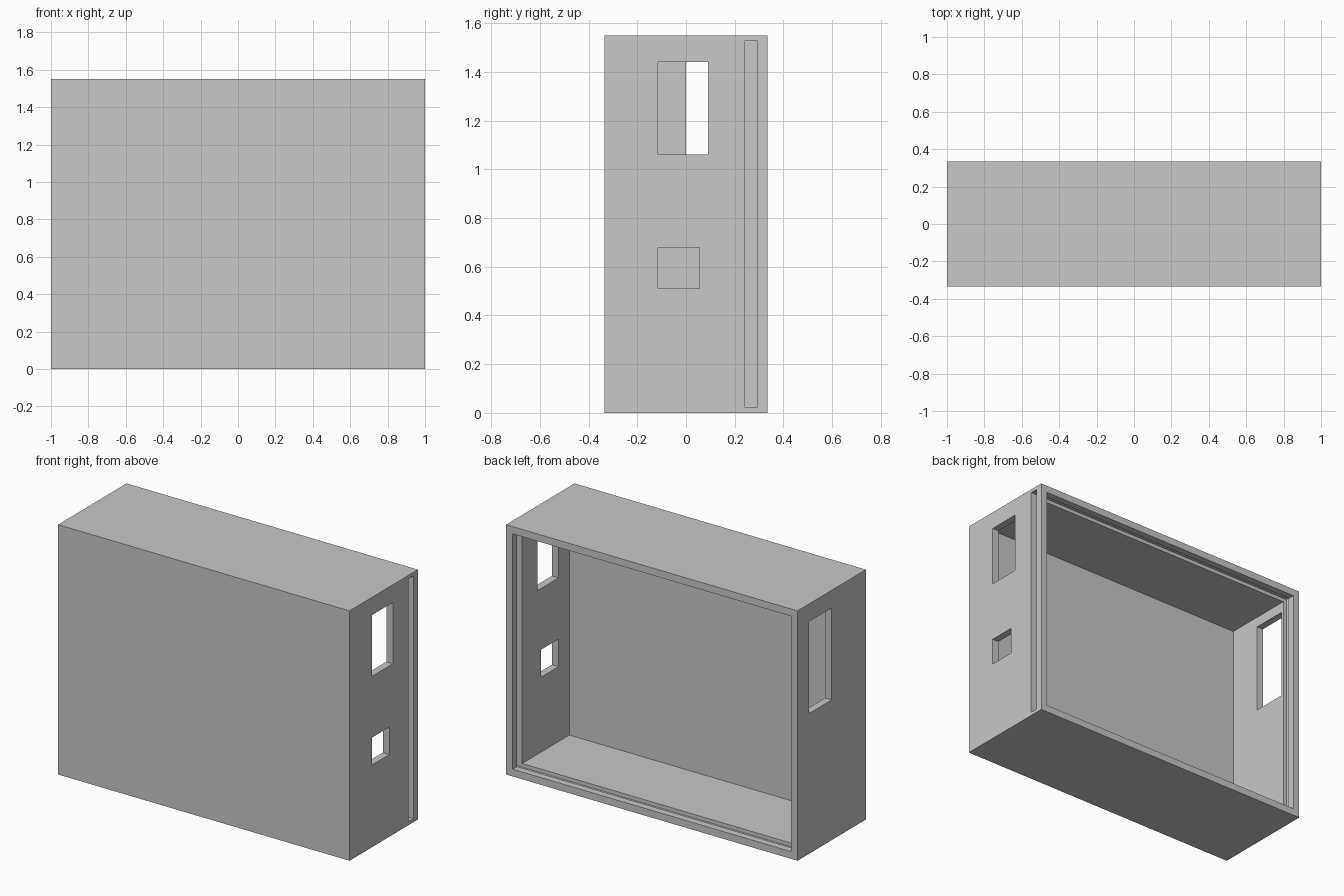
import bpy
import bmesh
from mathutils import Vector

cube = bpy.data.objects.get("Cube")
if cube:
    bpy.data.objects.remove(cube, do_unlink=True)

W, D, H = 1.0, 0.335, 1.55     # half width, half depth, height
WALL = 0.045                   # side, top and bottom walls
FLOOR_Y = -0.22                # inner face of the thick front panel
OVER = 0.1                     # how far cutters pass through a surface

grey = bpy.data.materials.new("plain grey")
grey.use_nodes = True
grey.diffuse_color = (0.58, 0.58, 0.58, 1)
grey.node_tree.nodes["Principled BSDF"].inputs["Base Color"].default_value = grey.diffuse_color


def box(name, x, y, z):
    """Box object spanning the given (low, high) ranges."""
    bm = bmesh.new()
    bmesh.ops.create_cube(bm, size=1)
    low, high = (Vector(c) for c in zip(x, y, z))
    for v in bm.verts:
        v.co = [lo + (c + 0.5) * (hi - lo) for c, lo, hi in zip(v.co, low, high)]
    mesh = bpy.data.meshes.new(name)
    bm.to_mesh(mesh)
    bm.free()
    mesh.materials.append(grey)
    obj = bpy.data.objects.new(name, mesh)
    bpy.context.collection.objects.link(obj)
    return obj


case = box("case", (-W, W), (-D, D), (0, H))

right_wall = (W - WALL - OVER, W + OVER)
left_wall = (-W - OVER, -W + WALL + OVER)
cutters = [
    # Main cavity, open at the back
    box("cavity_cutter", (-W + WALL, W - WALL), (FLOOR_Y, D + OVER), (WALL, H - WALL)),
    # Groove for a sliding panel, entering through one side
    box("groove_cutter", (-W + 0.022, W + OVER), (0.242, 0.292), (0.022, H - 0.022)),
    # Side openings
    box("tall_window_cutter", right_wall, (-0.115, 0.09), (1.06, 1.44)),
    box("small_window_cutter", right_wall, (-0.115, 0.055), (0.51, 0.68)),
    box("opposite_window_cutter", left_wall, (0.0, 0.225), (0.87, 1.44)),
]

for cutter in cutters:
    mod = case.modifiers.new(cutter.name, "BOOLEAN")
    mod.operation = "DIFFERENCE"
    mod.solver = "EXACT"
    mod.object = cutter

# Bake the cuts into the case, then drop the cutters
bpy.context.view_layer.update()
evaluated = case.evaluated_get(bpy.context.evaluated_depsgraph_get())
carved = bpy.data.meshes.new_from_object(evaluated)
case.modifiers.clear()
case.data = carved
for cutter in cutters:
    bpy.data.objects.remove(cutter, do_unlink=True)
